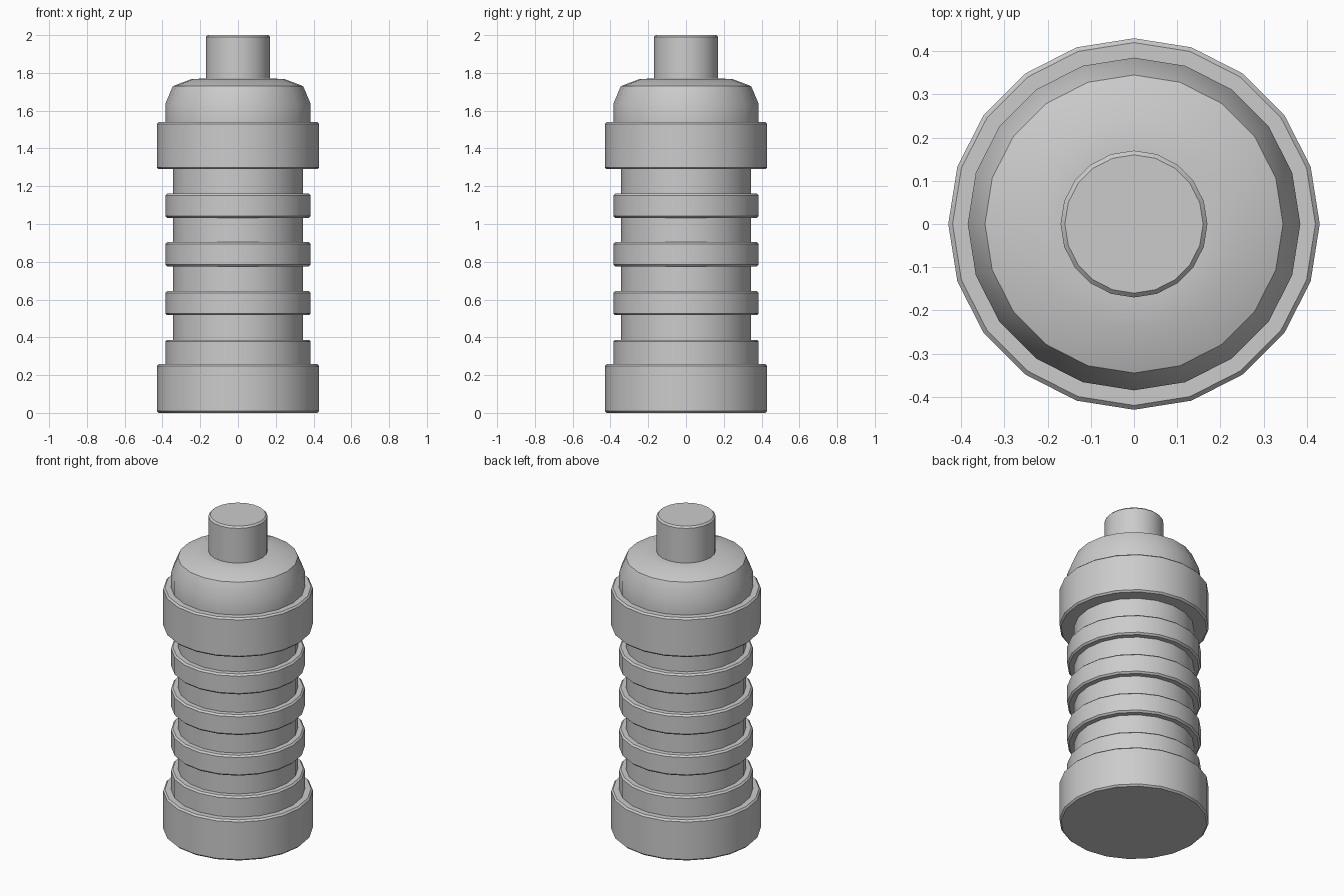
import bpy, bmesh
from math import sin, cos, pi, radians

if "Cube" in bpy.data.objects:
    bpy.data.objects.remove(bpy.data.objects["Cube"])

SIDES = 20
B = 0.01  # small edge chamfer


def lathe(name, profile):
    """Revolve (radius, z) points; radius 0 closes the end with a flat cap."""
    bm = bmesh.new()
    rings = []
    for r, z in profile:
        rings.append([bm.verts.new((r * cos(2 * pi * i / SIDES), r * sin(2 * pi * i / SIDES), z))
                      for i in range(SIDES)] if r else None)
    for a, b in zip(rings, rings[1:]):
        if a is None:
            bm.faces.new(b[::-1])
        elif b is None:
            bm.faces.new(a)
        else:
            for i in range(SIDES):
                j = (i + 1) % SIDES
                bm.faces.new((a[i], a[j], b[j], b[i]))
    mesh = bpy.data.meshes.new(name)
    bm.to_mesh(mesh)
    bm.free()
    obj = bpy.data.objects.new(name, mesh)
    bpy.context.collection.objects.link(obj)
    bpy.ops.object.select_all(action='DESELECT')
    obj.select_set(True)
    bpy.context.view_layer.objects.active = obj
    bpy.ops.object.shade_smooth_by_angle(angle=radians(30))
    return obj


def band(r, z0, z1):
    """Outer wall with chamfered edges."""
    return [(r - B, z0), (r, z0 + B), (r, z1 - B), (r - B, z1)]


FOOT, RIB, GRIP, NECK = 0.43, 0.385, 0.345, 0.17

# Wide foot with a flat underside
lathe("base", [(0, 0)] + band(FOOT, 0, 0.258) + [(RIB, 0.258)])

# Ribbed grip: a lower step, then three evenly spaced ribs
grip = [(RIB, 0.258), (RIB, 0.387 - B), (RIB - B, 0.387), (GRIP, 0.387)]
for k in range(3):
    z = 0.517 + 0.258 * k
    grip += [(GRIP, z)] + band(RIB, z, z + 0.129) + [(GRIP, z + 0.129)]
lathe("ribbed_grip", grip + [(GRIP, 1.29)])

# Collar
lathe("collar", [(GRIP, 1.29)] + band(FOOT, 1.29, 1.54) + [(RIB, 1.54)])

# Rounded shoulder
lathe("shoulder", [(RIB, 1.54), (RIB, 1.635), (GRIP, 1.73), (0.245, 1.768), (NECK, 1.77)])

# Nozzle
lathe("nozzle", [(NECK, 1.77), (NECK, 2 - B), (NECK - B, 2), (0, 2)])
